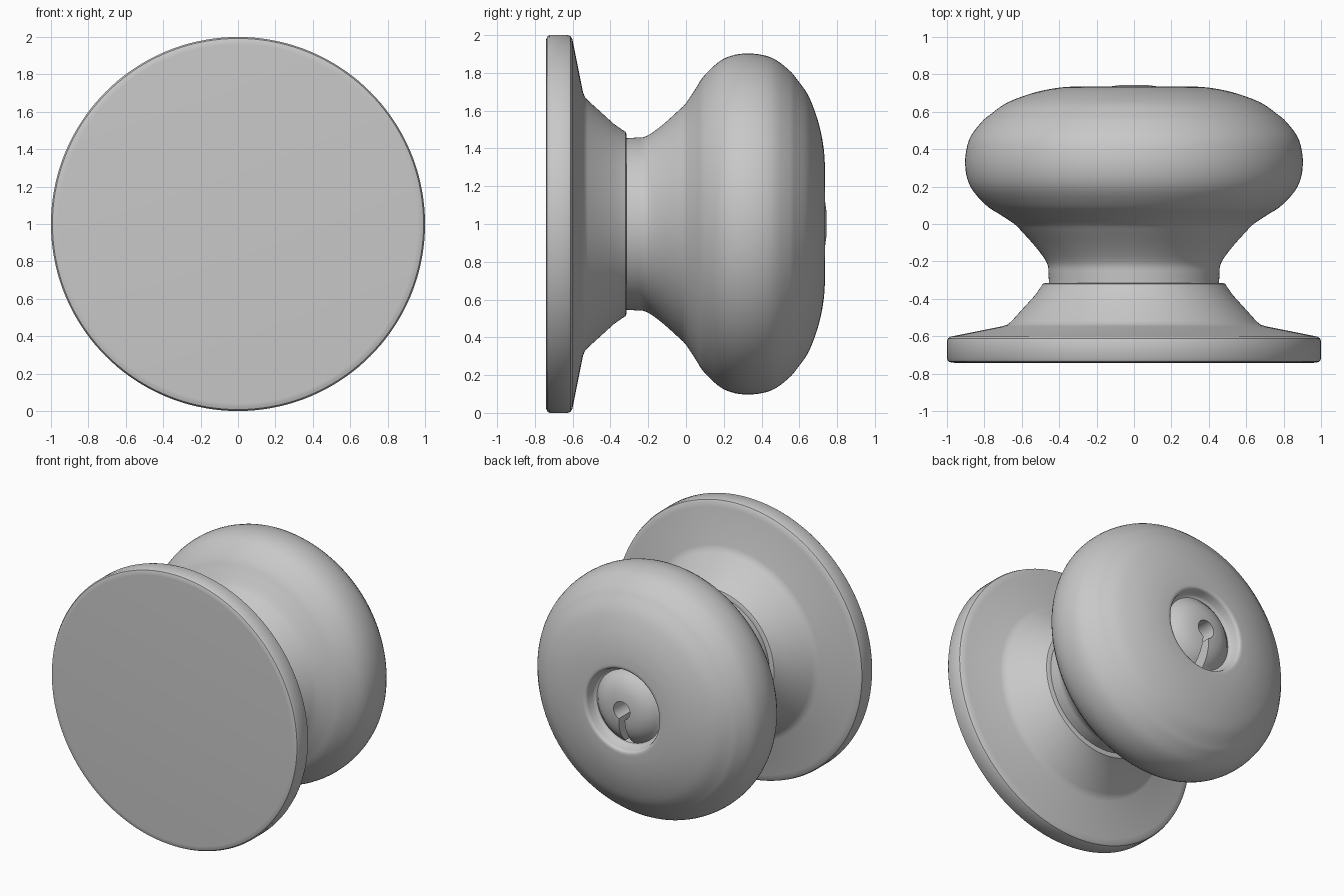
import bpy, bmesh, math

if "Cube" in bpy.data.objects:
    bpy.data.objects.remove(bpy.data.objects["Cube"])

SEG = 144
metal = bpy.data.materials.new("satin grey")
metal.diffuse_color = (0.58, 0.58, 0.58, 1)
metal.use_nodes = True
metal.node_tree.nodes["Principled BSDF"].inputs["Base Color"].default_value = metal.diffuse_color


def smooth_profile(pts, n=4):
    """Catmull-Rom curve through (radius, y) points."""
    ext = [pts[0]] + pts + [pts[-1]]
    out = []
    for a, b, c, d in zip(ext, ext[1:], ext[2:], ext[3:]):
        for k in range(n):
            t = k / n
            out.append(tuple(0.5 * (2 * q + (r - p) * t + (2 * p - 5 * q + 4 * r - s) * t * t
                                    + (3 * q - p - 3 * r + s) * t ** 3)
                             for p, q, r, s in zip(a, b, c, d)))
    return out + [pts[-1]]


def add_object(name, bm):
    bmesh.ops.recalc_face_normals(bm, faces=bm.faces)
    me = bpy.data.meshes.new(name)
    bm.to_mesh(me)
    bm.free()
    me.materials.append(metal)
    ob = bpy.data.objects.new(name, me)
    bpy.context.collection.objects.link(ob)
    return ob


def revolve(name, pts):
    """Spin a (radius, y) profile round the y axis through z = 1."""
    bm = bmesh.new()
    rings = []
    for r, y in pts:
        count = SEG if r > 1e-5 else 1
        rings.append([bm.verts.new((r * math.cos(2 * math.pi * i / SEG), y,
                                    1 + r * math.sin(2 * math.pi * i / SEG)))
                      for i in range(count)])
    for a, b in zip(rings, rings[1:]):
        for i in range(SEG):
            j = (i + 1) % SEG
            quad = [a[i % len(a)], a[j % len(a)], b[j % len(b)], b[i % len(b)]]
            bm.faces.new(list(dict.fromkeys(quad)))
    return add_object(name, bm)


def shade(ob, angle=32):
    bpy.ops.object.select_all(action='DESELECT')
    ob.select_set(True)
    bpy.context.view_layer.objects.active = ob
    bpy.ops.object.shade_smooth_by_angle(angle=math.radians(angle))


# wall plate with flared collar
rosette = revolve("wall_plate", [
    (0, -.742), (.96, -.742), (.975, -.741), (.992, -.735), (1, -.722),
    (1, -.628), (.995, -.612), (.98, -.602), (.95, -.596), (.70, -.546),
    (.675, -.537), (.655, -.52), (.58, -.437), (.53, -.382), (.497, -.335),
    (.488, -.32), (.475, -.315), (.44, -.315)])
shade(rosette)

# neck and knob, ending in the recess round the lock
knob = revolve("knob", smooth_profile([
    (.455, -.33), (.457, -.27), (.465, -.21), (.52, -.13), (.60, -.04),
    (.64, 0), (.715, .05), (.79, .10), (.875, .20), (.903, .32),
    (.882, .45), (.815, .545), (.765, .588), (.69, .642), (.60, .681),
    (.50, .711), (.40, .729), (.32, .735)])
    + [(.305, .734), (.297, .728), (.292, .715), (.283, .672), (.275, .66), (.262, .655)])
shade(knob, 50)

# domed lock plug
lock = revolve("lock_plug", [
    (0, .52), (.262, .52), (.262, .655), (.25, .663), (.235, .679), (.21, .70),
    (.175, .72), (.13, .735), (.07, .743), (0, .745)])

# keyhole cutter: round hole with a slot running down
R, W = .066, .022
start = -math.pi / 2 + math.asin(W / R)
sweep = 2 * math.pi - 2 * math.asin(W / R)
outline = [(R * math.cos(start + sweep * i / 32), R * math.sin(start + sweep * i / 32))
           for i in range(33)]
outline += [(-.035, -.275), (.035, -.275)]
bm = bmesh.new()
face = bm.faces.new([bm.verts.new((x, .59, 1 + z)) for x, z in outline])
ext = bmesh.ops.extrude_face_region(bm, geom=[face], use_keep_orig=True)
bmesh.ops.translate(bm, vec=(0, .25, 0),
                    verts=[v for v in ext["geom"] if isinstance(v, bmesh.types.BMVert)])
cutter = add_object("keyhole_cutter", bm)
cutter.hide_render = True

mod = lock.modifiers.new("keyhole", 'BOOLEAN')
mod.operation = 'DIFFERENCE'
mod.solver = 'EXACT'
mod.object = cutter
bpy.context.view_layer.objects.active = lock
bpy.ops.object.modifier_apply(modifier=mod.name)
bpy.data.objects.remove(cutter)
shade(lock)
